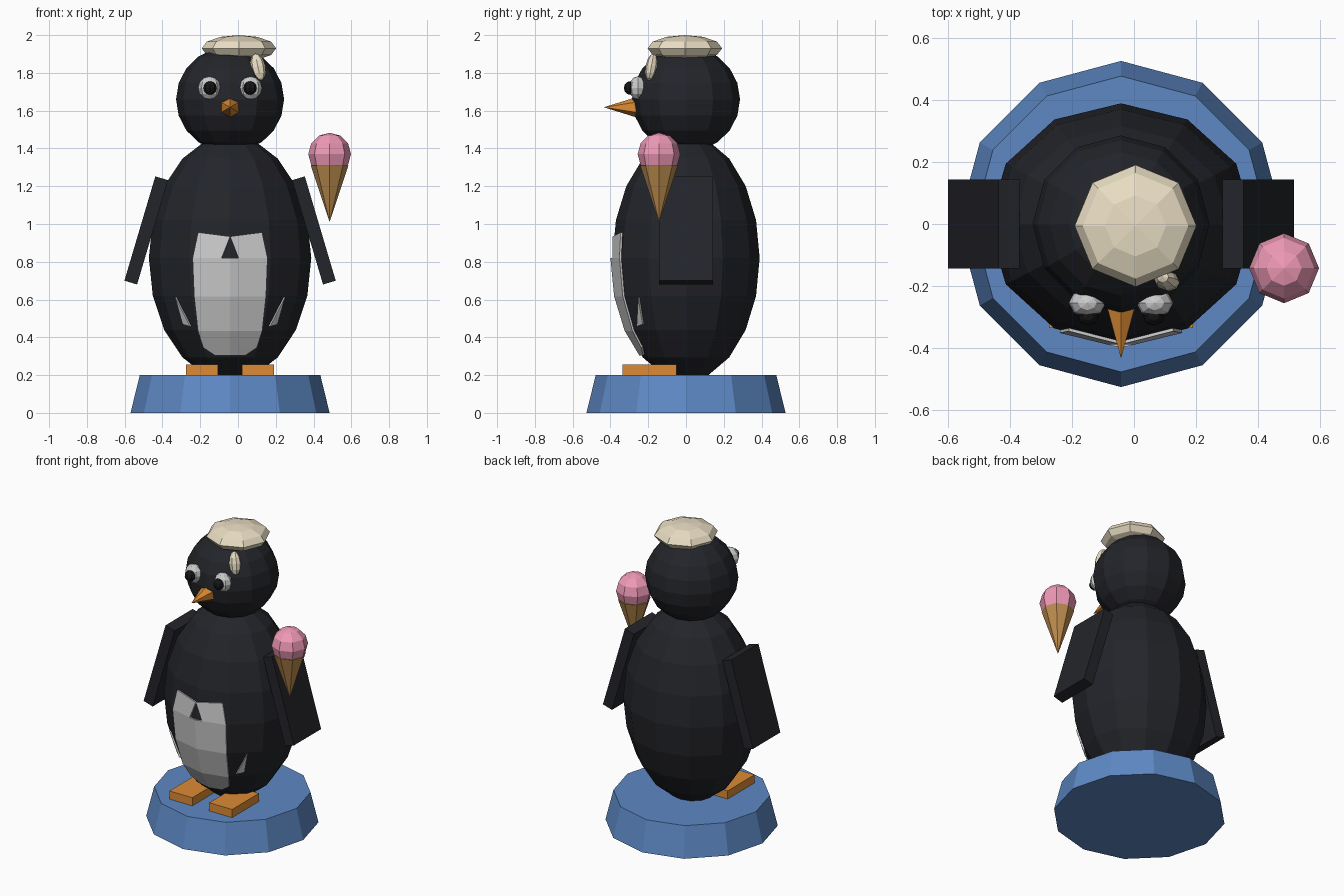
import bpy
from math import pi, sin, cos, radians

if "Cube" in bpy.data.objects:
    bpy.data.objects.remove(bpy.data.objects["Cube"])

CX = -0.042            # middle of the figure
RX, RY, RZ, BZ = 0.43, 0.39, 0.65, 0.82   # body ellipsoid


def material(name, rgb):
    m = bpy.data.materials.new(name)
    m.diffuse_color = (*rgb, 1)
    m.use_nodes = True
    m.node_tree.nodes["Principled BSDF"].inputs["Base Color"].default_value = m.diffuse_color
    return m


BLACK = material("black", (0.017, 0.018, 0.023))
PUPIL = material("pupil_black", (0.008, 0.008, 0.01))
WHITE = material("white", (0.80, 0.80, 0.78))
ORANGE = material("orange", (0.72, 0.26, 0.035))
BLUE = material("blue", (0.11, 0.25, 0.56))
CREAM = material("cream", (0.82, 0.73, 0.55))
PINK = material("pink", (0.87, 0.32, 0.47))
WAFER = material("wafer", (0.52, 0.27, 0.08))


def finish(name, mat):
    o = bpy.context.object
    o.name = name
    o.data.materials.append(mat)
    return o


def ball(name, loc, radii, mat, seg=8, rings=6, rot=(0, 0, 0)):
    bpy.ops.mesh.primitive_uv_sphere_add(segments=seg, ring_count=rings, radius=1,
                                         location=loc, rotation=rot)
    bpy.context.object.scale = radii
    return finish(name, mat)


def cone(name, loc, r1, r2, depth, mat, sides, rot=(0, 0, 0)):
    bpy.ops.mesh.primitive_cone_add(vertices=sides, radius1=r1, radius2=r2, depth=depth,
                                    location=loc, rotation=rot)
    return finish(name, mat)


def box(name, loc, size, mat, rot=(0, 0, 0)):
    bpy.ops.mesh.primitive_cube_add(size=1, location=loc, rotation=rot)
    bpy.context.object.scale = size
    return finish(name, mat)


def lerp(x, pts):
    for (x0, y0), (x1, y1) in zip(pts, pts[1:]):
        if x0 <= x <= x1:
            return y0 + (y1 - y0) * (x - x0) / (x1 - x0)
    return pts[-1][1]


RINGS = [(-RZ * cos(k * pi / 10) + BZ, sin(k * pi / 10)) for k in range(11)]
FRONT = [(sin(k * pi / 6), cos(k * pi / 6)) for k in range(4)]


def on_body(x, z):
    """Point on the faceted front of the body."""
    s = lerp(z, RINGS)
    return (CX + x, -RY * s * lerp(abs(x) / (RX * s), FRONT), z)


def marking(name, verts, faces):
    me = bpy.data.meshes.new(name)
    me.from_pydata([on_body(*v) for v in verts], [], faces)
    o = bpy.data.objects.new(name, me)
    bpy.context.collection.objects.link(o)
    me.materials.append(WHITE)
    mod = o.modifiers.new("thickness", 'SOLIDIFY')
    mod.thickness, mod.offset = 0.02, 0


# Pedestal
cone("pedestal", (CX, 0, 0.1), 0.527, 0.478, 0.2, BLUE, 12)

# Body and head
ball("body", (CX, 0, BZ), (RX, RY, RZ), BLACK, 12, 10)
ball("head", (CX, 0, 1.66), (0.286, 0.286, 0.28), BLACK, 12, 10)

# Belly patch with a notch at the top
rows = [(0.31, 0.08), (0.35, 0.14), (0.438, 0.168), (0.619, 0.188), (BZ, 0.196)]
verts = [(x, z) for z, w in rows for x in (-w, -0.043, 0, 0.043, w)]
faces = [(5*r + c, 5*r + c + 1, 5*r + c + 6, 5*r + c + 5) for r in range(4) for c in range(4)]
verts += [(-0.167, 0.955), (0, 0.933), (0.167, 0.955)]
faces += [(20, 21, 26, 25), (23, 24, 27, 26)]
marking("belly_patch", verts, faces)

# Paired parts
for side, tag in ((-1, "left"), (1, "right")):
    tri = [(side * 0.285, 0.615), (side * 0.205, 0.46), (side * 0.245, 0.472)]
    marking(f"belly_sliver_{tag}", tri, [(0, 1, 2) if side > 0 else (0, 2, 1)])
    box(f"flipper_{tag}", (CX + side * 0.444, 0, 0.966), (0.07, 0.288, 0.576), BLACK,
        (0, -side * radians(16.5), 0))
    box(f"foot_{tag}", (CX + side * 0.148, -0.193, 0.227), (0.17, 0.285, 0.056), ORANGE)
    ball(f"eye_{tag}", (CX + side * 0.109, -0.255, 1.72), (0.06, 0.047, 0.062), WHITE)
    ball(f"pupil_{tag}", (CX + side * 0.106, -0.296, 1.72), (0.035, 0.033, 0.036), PUPIL)

# Beak
cone("beak", (CX, -0.345, 1.618), 0.056, 0, 0.18, ORANGE, 6, (pi / 2, 0, 0))

# Hair cap and lock
ball("hair_cap", (0.005, -0.006, 1.93), (0.197, 0.197, 0.07), CREAM)
ball("hair_lock", (0.106, -0.183, 1.83), (0.04, 0.032, 0.075), CREAM, 8, 6,
     (radians(-10), radians(-12), 0))

# Ice cream
cone("wafer_cone", (0.485, -0.143, 1.16), 0, 0.1, 0.3, WAFER, 8)
ball("ice_cream_scoop", (0.485, -0.143, 1.37), (0.113, 0.113, 0.113), PINK)
